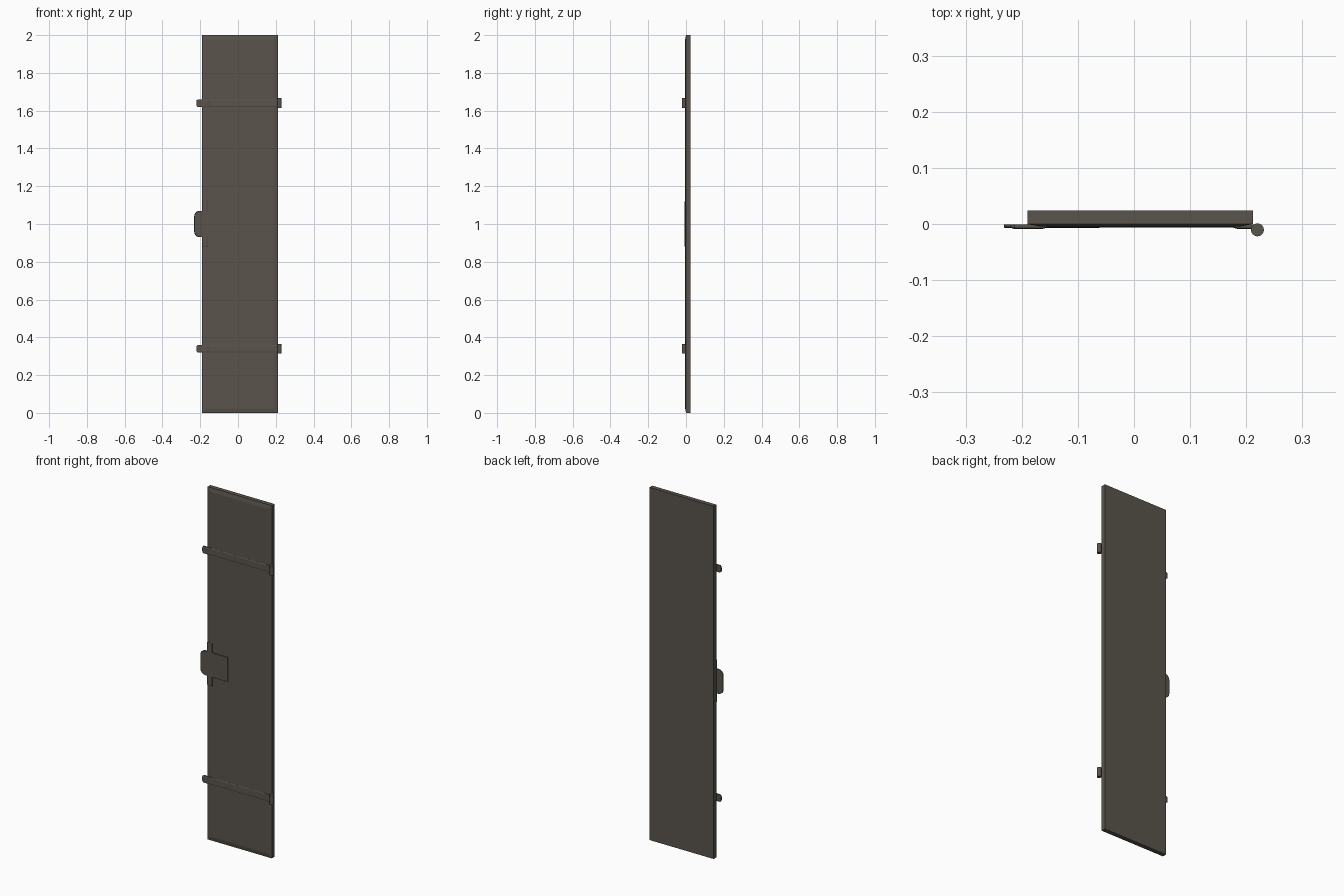
import bpy, bmesh, math

if "Cube" in bpy.data.objects:
    bpy.data.objects.remove(bpy.data.objects["Cube"])

mat = bpy.data.materials.new("dark_iron")
mat.diffuse_color = (0.1, 0.088, 0.07, 1)
mat.use_nodes = True
mat.node_tree.nodes["Principled BSDF"].inputs["Base Color"].default_value = mat.diffuse_color


def loft(name, rings):
    """Solid skinned through rings of equal point count, capped at both ends."""
    bm = bmesh.new()
    rows = [[bm.verts.new(p) for p in ring] for ring in rings]
    n = len(rows[0])
    for a, b in zip(rows, rows[1:]):
        for i in range(n):
            j = (i + 1) % n
            bm.faces.new((a[i], a[j], b[j], b[i]))
    bm.faces.new(rows[0])
    bm.faces.new(rows[-1][::-1])
    bmesh.ops.recalc_face_normals(bm, faces=bm.faces[:])
    me = bpy.data.meshes.new(name)
    bm.to_mesh(me)
    bm.free()
    ob = bpy.data.objects.new(name, me)
    bpy.context.collection.objects.link(ob)
    me.materials.append(mat)
    return ob


def rect(x0, x1, z0, z1, y, inset=0.0):
    return [(x0 + inset, y, z0 + inset), (x1 - inset, y, z0 + inset),
            (x1 - inset, y, z1 - inset), (x0 + inset, y, z1 - inset)]


# Door panel with a shallow chamfer around the front
loft("door_panel", [rect(-0.19, 0.212, 0, 2, 0.0245),
                    rect(-0.19, 0.212, 0, 2, 0.0),
                    rect(-0.19, 0.212, 0, 2, -0.0045, 0.023)])

# Latch guide bar at the left edge
loft("guide_bar", [rect(-0.19, -0.158, 0.88, 1.12, 0.0),
                   rect(-0.19, -0.158, 0.88, 1.12, -0.006),
                   rect(-0.19, -0.158, 0.88, 1.12, -0.0085, 0.004)])


# Lock plate, rounded on the overhanging side
def plate_ring(y, inset=0.0):
    x0, x1, h, r = -0.232 + inset, -0.06 - inset, 0.07 - inset, 0.03
    pts = [(x1, y, 1 - h), (x1, y, 1 + h)]
    for sign in (1, -1):
        arc = [math.radians(a) for a in range(90, 181, 18)]
        if sign < 0:
            arc.reverse()
        pts += [(x0 + r + r * math.cos(a), y, 1 + sign * (h - r + r * math.sin(a))) for a in arc]
    return pts


loft("lock_plate", [plate_ring(-0.0005), plate_ring(-0.0055), plate_ring(-0.0075, 0.002)])

# Strap sections: x, front y, half height
STRAP = [(-0.22, -0.0065, 0.014), (-0.213, -0.009, 0.02), (-0.165, -0.009, 0.02),
         (-0.152, -0.0062, 0.02), (0.175, -0.0062, 0.02), (0.186, -0.009, 0.02),
         (0.214, -0.009, 0.02)]

for label, zc in (("lower", 0.34), ("upper", 1.64)):
    loft(label + "_strap", [[(x, -0.0005, zc - h), (x, y + 0.0015, zc - h),
                             (x, y, zc - h + 0.005), (x, y, zc + h - 0.005),
                             (x, y + 0.0015, zc + h), (x, -0.0005, zc + h)]
                            for x, y, h in STRAP])

    # Hinge barrel
    bpy.ops.mesh.primitive_cylinder_add(vertices=24, radius=0.0115, depth=0.052,
                                        location=(0.22, -0.0105, zc))
    barrel = bpy.context.object
    barrel.name = label + "_hinge_barrel"
    barrel.data.materials.append(mat)
    bpy.ops.object.shade_smooth_by_angle(angle=math.radians(30))
